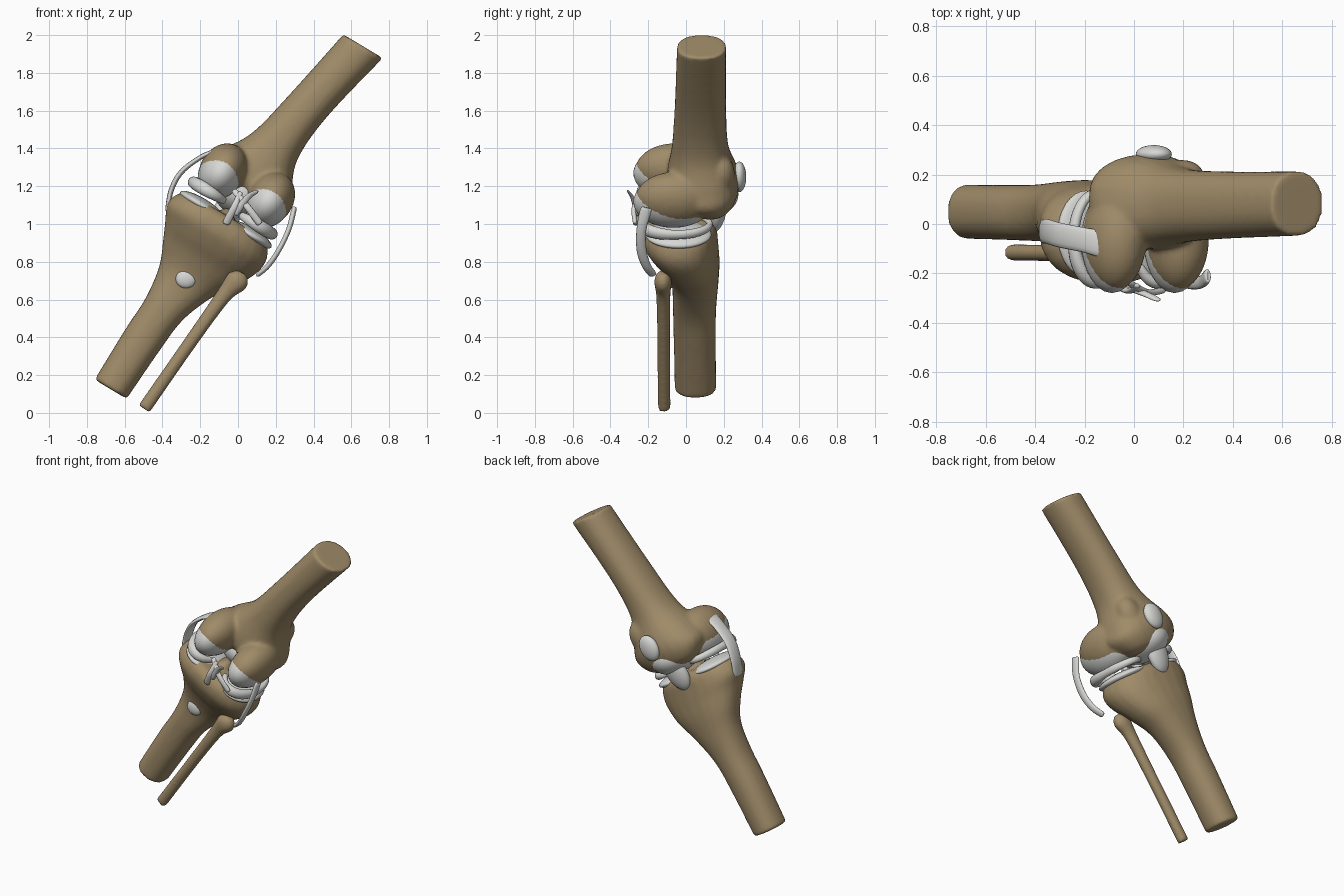
import bpy, bmesh, math
from mathutils import Vector, Matrix

if "Cube" in bpy.data.objects:
    bpy.data.objects.remove(bpy.data.objects["Cube"])

# Knee frame: l = sideways along the joint line, y = depth, n = along the leg
L, Y, N = Vector((.857, 0, -.515)), Vector((0, 1, 0)), Vector((.515, 0, .857))
KNEE = Matrix((L, Y, N)).transposed().to_4x4()
KNEE.translation = L * -.59
WORLD = Matrix.Identity(4)


def material(name, rgb):
    m = bpy.data.materials.new(name)
    m.diffuse_color = (*rgb, 1)
    m.use_nodes = True
    m.node_tree.nodes["Principled BSDF"].inputs["Base Color"].default_value = m.diffuse_color
    return m


BONE = material("bone_tan", (.35, .26, .14))
WHITE = material("cartilage_white", (.68, .68, .66))


def finish(bm, name, mat, frame, voxel=0):
    bmesh.ops.recalc_face_normals(bm, faces=bm.faces)
    me = bpy.data.meshes.new(name)
    bm.to_mesh(me)
    bm.free()
    me.materials.append(mat)
    me.polygons.foreach_set("use_smooth", [True] * len(me.polygons))
    ob = bpy.data.objects.new(name, me)
    bpy.context.collection.objects.link(ob)
    ob.matrix_world = frame
    if voxel:
        r = ob.modifiers.new("fuse", 'REMESH')
        r.mode, r.voxel_size, r.use_smooth_shade = 'VOXEL', voxel, True
        s = ob.modifiers.new("soften", 'SMOOTH')
        s.factor, s.iterations = .5, 7
    return ob


def catmull(pts, steps):
    pts = [Vector(p) for p in pts]
    out = []
    for i in range(len(pts) - 1):
        a, b, c, d = pts[max(i - 1, 0)], pts[i], pts[i + 1], pts[min(i + 2, len(pts) - 1)]
        for k in range(steps):
            t = k / steps
            out.append(.5 * (2 * b + (c - a) * t + (2 * a - 5 * b + 4 * c - d) * t * t
                             + (3 * b - a - 3 * c + d) * t ** 3))
    return out + [pts[-1]]


def tube(bm, pts, wide, axis=None, power=2.0, sides=24, steps=6):
    """Skin along points (x, y, z, half width, half thickness)."""
    pts = catmull(pts, steps)
    rings = []
    for i, p in enumerate(pts):
        c = Vector(p[:3])
        t = axis or (Vector(pts[min(i + 1, len(pts) - 1)][:3])
                     - Vector(pts[max(i - 1, 0)][:3])).normalized()
        w = Vector(wide)
        w = (w - t * w.dot(t)).normalized()
        b = t.cross(w)
        ring = []
        for k in range(sides):
            a = 2 * math.pi * k / sides
            cs, sn = math.cos(a), math.sin(a)
            u = math.copysign(abs(cs) ** (2 / power), cs)
            v = math.copysign(abs(sn) ** (2 / power), sn)
            ring.append(bm.verts.new(c + w * u * p[3] + b * v * p[4]))
        rings.append(ring)
    for r, s in zip(rings, rings[1:]):
        for k in range(sides):
            j = (k + 1) % sides
            bm.faces.new((r[k], r[j], s[j], s[k]))
    bm.faces.new(rings[0][::-1])
    bm.faces.new(rings[-1])


def blob(bm, c, r, tilt=0):
    m = Matrix.Translation(c) @ Matrix.Rotation(tilt, 4, 'X') @ Matrix.Diagonal((*r, 1))
    bmesh.ops.create_uvsphere(bm, u_segments=32, v_segments=20, radius=1, matrix=m)


def sections(rows):
    """Rows (n, l min, l max, y min, y max) to tube points."""
    return [((a + b) / 2, (c + d) / 2, n, (b - a) / 2, (d - c) / 2) for n, a, b, c, d in rows]


def blob_part(name, c, r, frame=KNEE, tilt=0):
    bm = bmesh.new()
    blob(bm, c, r, tilt)
    return finish(bm, name, WHITE, frame)


def band(name, pts, wide, frame=WORLD):
    # rounded ends
    first, last = list(pts[0]), list(pts[-1])
    d0 = (Vector(first[:3]) - Vector(pts[1][:3])).normalized() * .012
    d1 = (Vector(last[:3]) - Vector(pts[-2][:3])).normalized() * .012
    e0 = (*(Vector(first[:3]) + d0), first[3] * .4, first[4] * .3)
    e1 = (*(Vector(last[:3]) + d1), last[3] * .4, last[4] * .3)
    bm = bmesh.new()
    tube(bm, [e0, *pts, e1], wide, sides=14)
    return finish(bm, name, WHITE, frame)


X, Z = Vector((1, 0, 0)), Vector((0, 0, 1))

# Femur: shaft flaring into two condyles with a notch behind
bm = bmesh.new()
tube(bm, sections([
    (.93, -.14, .15, .06, .20), (.97, -.20, .21, .0, .25), (1.05, -.245, .265, -.09, .28),
    (1.14, -.21, .235, -.10, .275), (1.31, -.11, .17, -.075, .225),
    (1.58, -.046, .186, -.06, .213), (2.005, .035, .28, -.048, .213)]),
    X, Z, 2.3)
for l in (-.14, .155):
    blob(bm, (l, -.06, 1.06), (.122, .21, .15))
blob(bm, (.11, .19, 1.18), (.08, .07, .11))
finish(bm, "femur", BONE, KNEE, .013)

# Tibia: plateau with central spine, tapering shaft
bm = bmesh.new()
tube(bm, sections([
    (-.24, -.152, .047, -.06, .16), (.07, -.15, .065, -.065, .158), (.27, -.143, .087, -.07, .16),
    (.45, -.168, .157, -.078, .172), (.58, -.222, .242, -.13, .178),
    (.68, -.268, .292, -.2, .172), (.76, -.305, .305, -.24, .165),
    (.83, -.28, .275, -.235, .155), (.865, -.235, .225, -.2, .12)]),
    X, Z, 2.3)
blob(bm, (0, -.03, .86), (.04, .07, .045))
finish(bm, "tibia", BONE, KNEE, .013)

# Fibula
bm = bmesh.new()
tube(bm, [(-.497, -.115, .022, .036, .034), (-.255, -.118, .37, .036, .034),
          (-.08, -.12, .615, .042, .038), (-.005, -.122, .7, .062, .046),
          (.022, -.122, .742, .03, .025)], X)
finish(bm, "fibula", BONE, WORLD, .01)

# Cartilage on condyles, groove and plateau; menisci as open rings
for side, l, n in (("medial", -.14, .925), ("lateral", .155, .905)):
    blob_part(side + "_condyle_cartilage", (l, -.068, 1.042), (.117, .211, .143))
    blob_part(side + "_plateau_cartilage", (l * 1.02, -.04, .843), (.132, .175, .038))
    s = -1 if l < 0 else 1
    pts = []
    for k in range(13):
        a = math.radians(-140 + 280 * k / 12)
        back = .75 + .45 * max(0, -math.sin(a))
        f = .55 + .45 * math.sin(math.pi * k / 12)
        pts.append((l + s * .11 * math.cos(a), -.055 + .18 * math.sin(a), n,
                    .034 * f * back, .028 * f * back))
    band(side + "_meniscus", pts, Z, KNEE)
blob_part("groove_cartilage", (.005, .09, 1.0), (.16, .188, .12))

# Kneecap and tendon pad at the far side
blob_part("kneecap", (.015, .282, 1.112), (.068, .037, .085))
blob_part("tendon_pad", (-.005, .17, .90), (.078, .045, .13), tilt=-.15)

# Tendon insertion on the tibia
blob_part("tibia_insertion", (-.275, -.072, .71), (.055, .025, .05), WORLD)

# Side ligaments
band("medial_ligament", [
    (-.12, -.083, 1.385, .052, .013), (-.2, -.065, 1.352, .05, .013),
    (-.3, -.045, 1.275, .05, .014), (-.353, -.03, 1.18, .05, .014),
    (-.372, -.03, 1.08, .045, .013)], Y)
band("lateral_ligament", [
    (.296, -.212, 1.075, .03, .014), (.268, -.236, .97, .026, .014),
    (.215, -.235, .86, .026, .014), (.16, -.21, .78, .024, .014),
    (.11, -.178, .735, .022, .012)], Y)

# Crossing ligaments in the notch
for name, pts in (
    ("rear_strand_a", [(-.015, -.24, 1.17, .016, .01), (.05, -.275, 1.09, .018, .012),
                       (.11, -.27, 1.01, .018, .012)]),
    ("rear_strand_b", [(.01, -.25, 1.16, .014, .01), (-.02, -.27, 1.09, .018, .012),
                       (-.06, -.25, 1.01, .02, .012)]),
    ("rear_strand_c", [(.095, -.305, 1.17, .012, .006), (.05, -.285, 1.14, .016, .01),
                       (-.01, -.26, 1.06, .018, .012)]),
    ("inner_cruciate", [(.09, -.08, 1.17, .03, .025), (.02, -.03, 1.1, .03, .025),
                        (-.06, .02, 1.02, .035, .025)]),
):
    band(name, pts, X)
